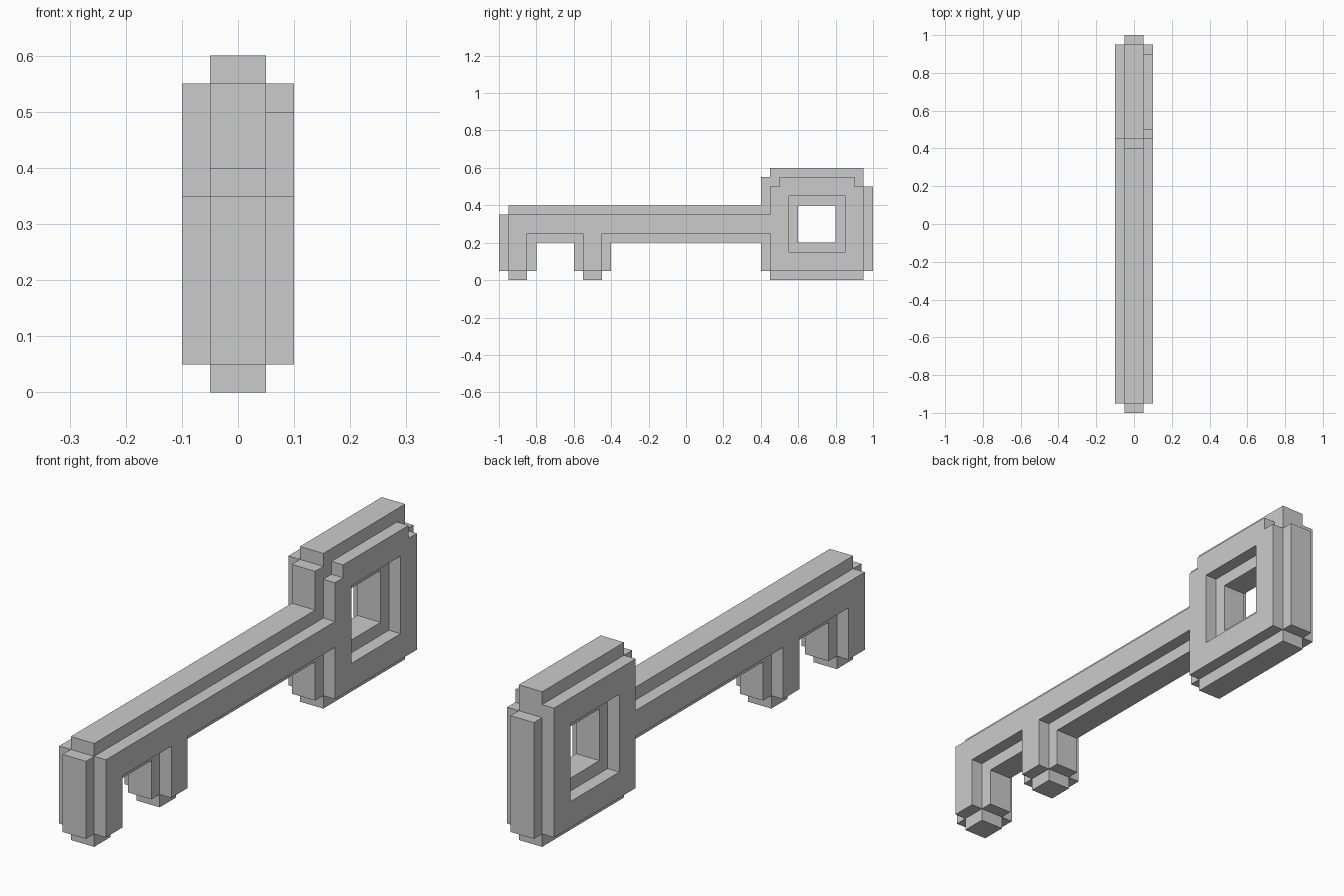
import bpy, bmesh

if "Cube" in bpy.data.objects:
    bpy.data.objects.remove(bpy.data.objects["Cube"])

U = 0.05  # size of one step; all numbers below are in steps

def solid(x0, x1, boxes, holes):
    """A layer of the key: (y0, y1, z0, z1) rectangles between x0 and x1."""
    return (x0, x1, boxes, holes)

# Middle layer: full silhouette with stepped corners
middle = solid(-1, 1, [
    (9, 19, 0, 12), (8, 9, 1, 11), (19, 20, 1, 10),    # bow
    (-19, 8, 4, 8), (-20, -19, 1, 7),                  # shaft and tip
    (-19, -16, 1, 4), (-19, -17, 0, 1),                # end tooth
    (-12, -8, 1, 4), (-11, -9, 0, 1),                  # inner tooth
], [(12, 16, 4, 8)])

# Side layers: silhouette inset by one step
shaft_side = [(-19, 9, 5, 7), (-19, -17, 1, 5), (-11, -9, 1, 5)]
side_hole = [(11, 17, 3, 9)]
left = solid(-2, -1, [(9, 19, 1, 11)] + shaft_side, side_hole)
right = solid(1, 2, [(9, 19, 1, 10), (10, 18, 10, 11)] + shaft_side, side_hole)
layers = [left, middle, right]

def inside(r, y, z):
    return r[0] < y < r[1] and r[2] < z < r[3]

def filled(p):
    x, y, z = p
    return any(x0 < x < x1 and any(inside(r, y, z) for r in boxes)
               and not any(inside(r, y, z) for r in holes)
               for x0, x1, boxes, holes in layers)

# Shared grid lines taken from the rectangle edges
rects = [r for layer in layers for r in layer[2] + layer[3]]
grid = [[-2, -1, 1, 2],
        sorted({v for r in rects for v in r[:2]}),
        sorted({v for r in rects for v in r[2:]})]

# Skin the filled cells with outside faces only
bm = bmesh.new()
verts = {}

def vert(p):
    if p not in verts:
        verts[p] = bm.verts.new([c * U for c in p])
    return verts[p]

spans = [list(zip(g, g[1:])) for g in grid]
for cx in spans[0]:
    for cy in spans[1]:
        for cz in spans[2]:
            cell = (cx, cy, cz)
            mid = [(a + b) / 2 for a, b in cell]
            if not filled(mid):
                continue
            for axis in range(3):
                b, c = (axis + 1) % 3, (axis + 2) % 3
                for side in (0, 1):
                    probe = list(mid)
                    probe[axis] = cell[axis][side] + (0.25 if side else -0.25)
                    if filled(probe):
                        continue
                    corners = []
                    for i, j in ((0, 0), (1, 0), (1, 1), (0, 1)):
                        p = [0, 0, 0]
                        p[axis], p[b], p[c] = cell[axis][side], cell[b][i], cell[c][j]
                        corners.append(vert(tuple(p)))
                    bm.faces.new(corners if side else corners[::-1])

mesh = bpy.data.meshes.new("key")
bm.to_mesh(mesh)
bm.free()
bpy.context.collection.objects.link(bpy.data.objects.new("key", mesh))
